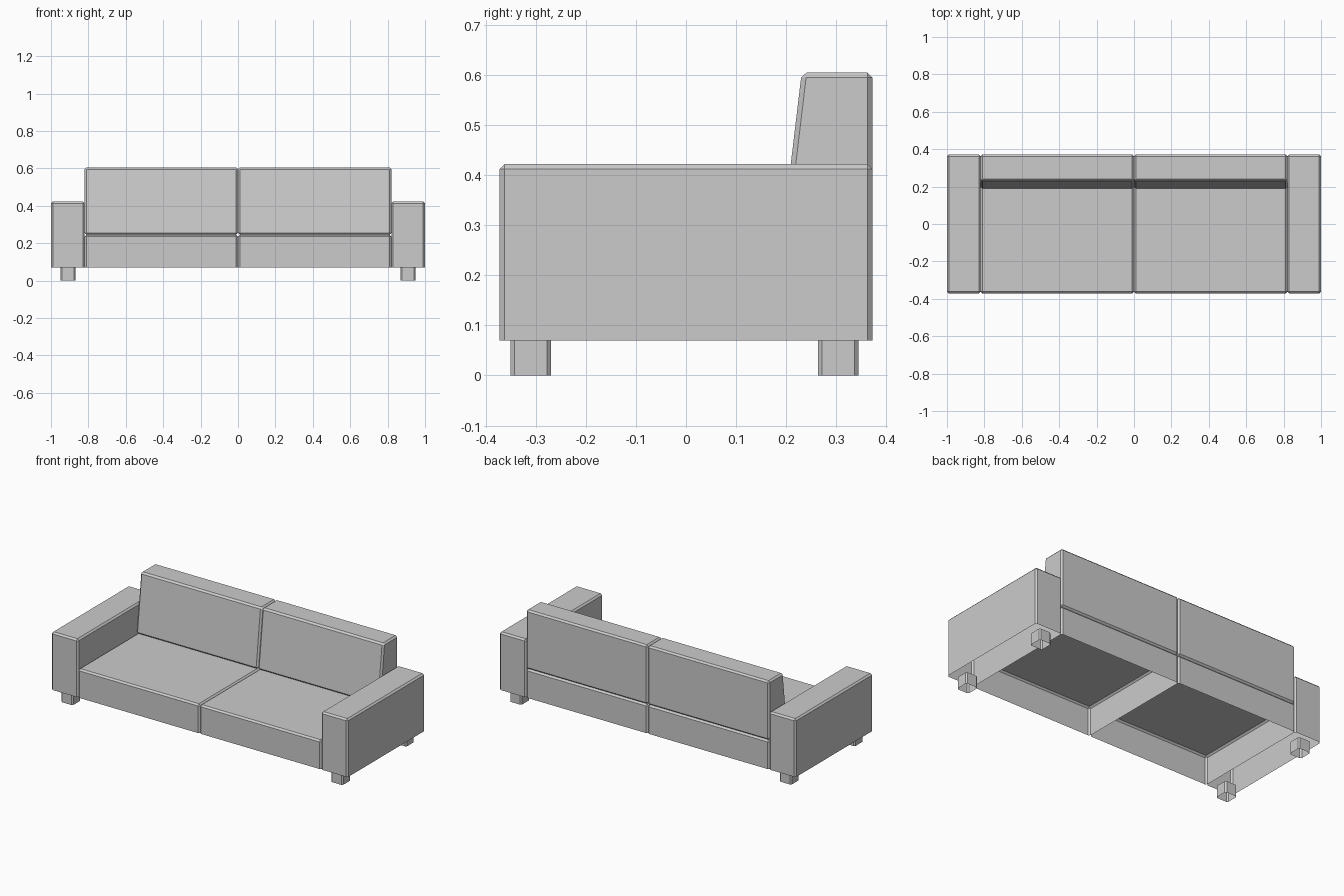
import bpy, bmesh

if "Cube" in bpy.data.objects:
    bpy.data.objects.remove(bpy.data.objects["Cube"])


def block(name, x, y, z, bevel=0.01, lean=0.0, open_bottom=False, open_top=False):
    """Chamfered box; lean pushes the bottom front edge forward."""
    bm = bmesh.new()
    bmesh.ops.create_cube(bm, size=1)
    for v in bm.verts:
        low = v.co.z < 0
        front = v.co.y < 0
        v.co = (x[0] if v.co.x < 0 else x[1],
                y[0] - (lean if low else 0) if front else y[1],
                z[0] if low else z[1])
    bmesh.ops.recalc_face_normals(bm, faces=bm.faces[:])
    # hidden caps are left open
    caps = [f for f in bm.faces
            if (open_bottom and f.normal.z < -0.9) or (open_top and f.normal.z > 0.9)]
    if caps:
        bmesh.ops.delete(bm, geom=caps, context='FACES')
    edges = [e for e in bm.edges if not e.is_boundary]
    bmesh.ops.bevel(bm, geom=edges, offset=bevel, segments=1,
                    affect='EDGES', clamp_overlap=True)
    mesh = bpy.data.meshes.new(name)
    bm.to_mesh(mesh)
    bm.free()
    obj = bpy.data.objects.new(name, mesh)
    bpy.context.collection.objects.link(obj)
    return obj


for side, s in (("left", -1), ("right", 1)):
    def span(a, b):
        return tuple(sorted((s * a, s * b)))

    # armrest, open underneath
    block(f"{side}_armrest", span(0.82, 1.0), (-0.372, 0.372), (0.07, 0.422),
          open_bottom=True)
    # seat cushion, open underneath
    block(f"{side}_seat", span(0.0, 0.82), (-0.372, 0.372), (0.07, 0.245),
          open_bottom=True)
    # back cushion with sloping front
    block(f"{side}_back_cushion", span(0.0, 0.82), (0.231, 0.372), (0.245, 0.605),
          lean=0.043)
    # legs
    for end, y in (("front", (-0.35, -0.27)), ("back", (0.264, 0.344))):
        block(f"{side}_{end}_leg", span(0.87, 0.95), y, (0.0, 0.07),
              bevel=0.008, open_bottom=True, open_top=True)
